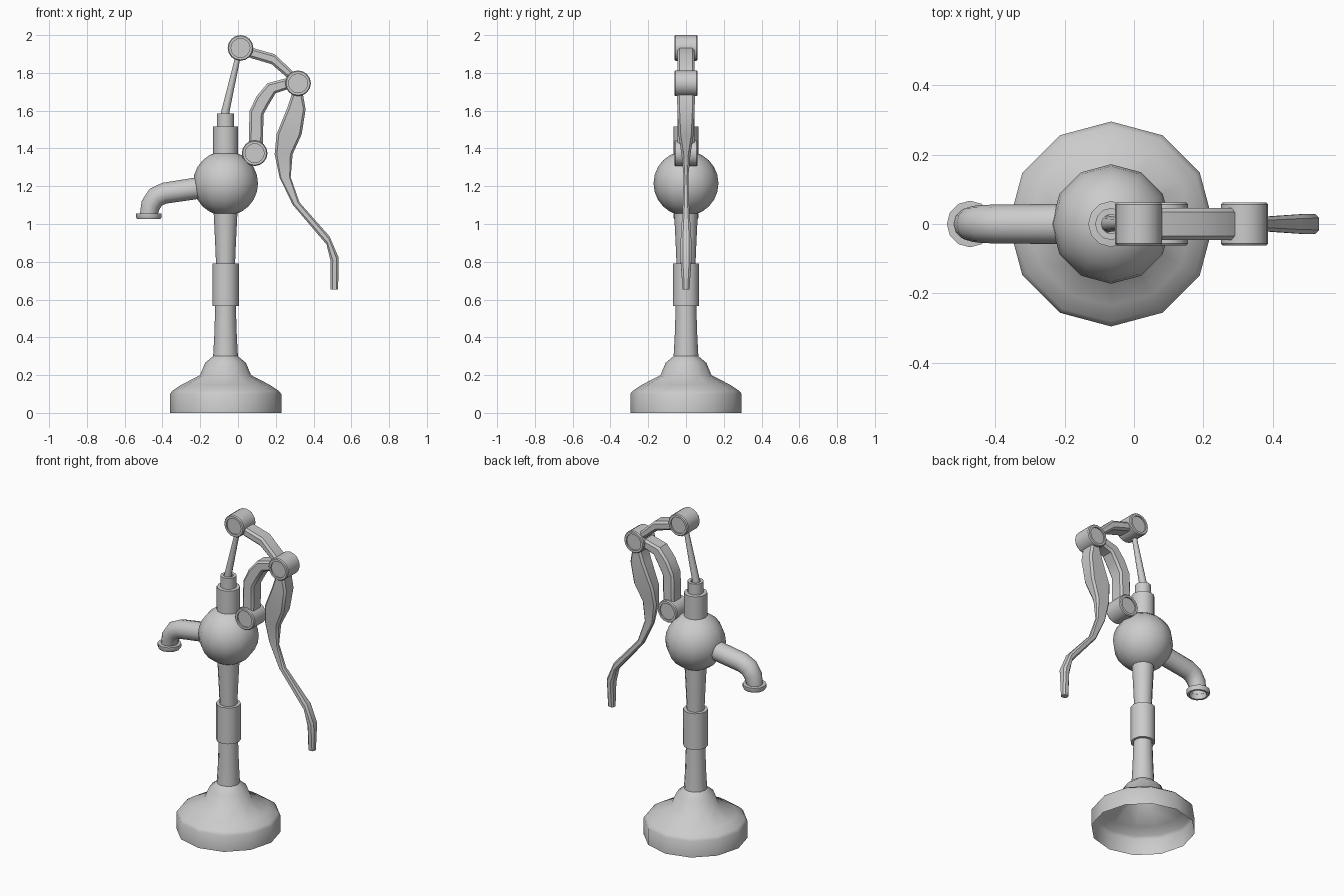
import bpy, bmesh, math
from mathutils import Vector, Matrix

if "Cube" in bpy.data.objects:
    bpy.data.objects.remove(bpy.data.objects["Cube"])

metal = bpy.data.materials.new("light_grey_metal")
metal.use_nodes = True
GREY = (0.6, 0.6, 0.6, 1)
metal.diffuse_color = GREY
metal.node_tree.nodes["Principled BSDF"].inputs["Base Color"].default_value = GREY
AXIS = -0.066


def finish(name, bm, angle=35):
    me = bpy.data.meshes.new(name)
    bm.to_mesh(me)
    bm.free()
    ob = bpy.data.objects.new(name, me)
    bpy.context.collection.objects.link(ob)
    me.materials.append(metal)
    bpy.ops.object.select_all(action='DESELECT')
    ob.select_set(True)
    bpy.context.view_layer.objects.active = ob
    bpy.ops.object.shade_smooth_by_angle(angle=math.radians(angle))
    return ob


def loft(name, rings, caps=True, angle=35):
    """Skin a list of equal-sized point rings."""
    bm = bmesh.new()
    loops = [[bm.verts.new(p) for p in ring] for ring in rings]
    n = len(loops[0])
    for a, b in zip(loops, loops[1:]):
        for i in range(n):
            j = (i + 1) % n
            bm.faces.new((a[i], a[j], b[j], b[i]))
    if caps:
        bm.faces.new(loops[0][::-1])
        bm.faces.new(loops[-1])
    bmesh.ops.remove_doubles(bm, verts=bm.verts, dist=1e-5)
    bmesh.ops.recalc_face_normals(bm, faces=bm.faces)
    return finish(name, bm, angle)


def circle(center, r, u, v, sides):
    steps = [2 * math.pi * i / sides for i in range(sides)]
    return [Vector(center) + r * (u * math.cos(t) + v * math.sin(t)) for t in steps]


X, Y, Z = (Vector(c) for c in ((1, 0, 0), (0, 1, 0), (0, 0, 1)))


def lathe(name, profile, x=AXIS, sides=12, caps=True, angle=35):
    return loft(name, [circle((x, 0, z), r, X, Y, sides) for r, z in profile], caps, angle)


# Hollow base and standing column
lathe("base", [(.295, 0), (.295, .1), (.282, .117), (.235, .148), (.135, .2),
               (.108, .265), (.066, .3)], caps=False, angle=50)
lathe("lower_column", [(.066, .295), (.06, .4), (.054, .58)])
lathe("collar", [(.07, .565), (.07, .79)])
lathe("upper_column", [(.05, .78), (.055, .9), (.064, 1.08)])

# Round pump body
bm = bmesh.new()
bmesh.ops.create_uvsphere(bm, u_segments=12, v_segments=12, radius=.172,
                          matrix=Matrix.Translation((AXIS, 0, 1.215)))
finish("pump_body", bm, 50)

# Stepped neck with a socket for the rod
lathe("neck", [(.066, 1.3), (.066, 1.515), (.046, 1.517), (.046, 1.585),
               (.028, 1.585), (.028, 1.53)])

# Piston rod
rod_ends = (((-.075, 0, 1.53), .024), ((-.066, 0, 1.6), .022), ((.01, 0, 1.93), .013))
loft("piston_rod", [circle(p, r, X, Y, 8) for p, r in rod_ends], angle=60)

# Spout bending downwards, open at the lip
path = [(-.18, 1.195, .058, 0), (-.39, 1.163, .056, 12), (-.435, 1.142, .055, 38),
        (-.463, 1.1, .052, 65), (-.474, 1.045, .046, 82)]
rings = []
for x, z, r, tilt in path:
    t = math.radians(tilt)
    rings.append(circle((x, 0, z), r, Vector((-math.sin(t), 0, math.cos(t))), Y, 12))
loft("spout", rings, caps=False, angle=50)
lathe("spout_lip", [(.045, 1.056), (.067, 1.055), (.067, 1.035), (.062, 1.026),
                    (.05, 1.026), (.045, 1.06)], x=-.472, caps=False)

# Pivot drums with recessed ends
drum = [(.05, .054), (.05, .062), (.063, .062), (.068, .056)]
drum_profile = drum + [(r, -y) for r, y in reversed(drum)]
for name, px, pz in (("rod_pivot", .013, 1.932), ("handle_pivot", .318, 1.745),
                     ("bracket_pivot", .088, 1.375)):
    loft(name, [circle((px, y, pz), r, X, Z, 16) for r, y in drum_profile])


def bar(name, stations):
    """Chamfered bar; each station gives two edge points and a half depth."""
    rings = []
    for x1, z1, x2, z2, d in stations:
        a, b = Vector((x1, 0, z1)), Vector((x2, 0, z2))
        c = min(.012, d * .5, (b - a).length * .3)
        e = (b - a).normalized() * c
        rings.append([a + Y * (d - c), a + e + Y * d, b - e + Y * d, b + Y * (d - c),
                      b - Y * (d - c), b - e - Y * d, a + e - Y * d, a - Y * (d - c)])
    return loft(name, rings, angle=30)


# Linkage arms
bar("top_arm", [(.02, 1.9, .02, 1.955, .046), (.07, 1.878, .08, 1.931, .046),
                (.178, 1.846, .194, 1.899, .046), (.258, 1.777, .284, 1.814, .046),
                (.3, 1.735, .325, 1.77, .046)])
bar("bracket_arm", [(.055, 1.375, .128, 1.375, .046), (.057, 1.44, .132, 1.44, .046),
                    (.061, 1.597, .135, 1.581, .046), (.098, 1.676, .167, 1.639, .046),
                    (.156, 1.745, .199, 1.692, .046), (.257, 1.772, .262, 1.713, .046),
                    (.318, 1.773, .318, 1.715, .046)])

# Long curved handle, thin in the middle and rounder at the grip
bar("handle", [(.29, 1.74, .335, 1.745, .047), (.284, 1.685, .345, 1.68, .047),
               (.263, 1.62, .358, 1.607, .046), (.204, 1.475, .337, 1.475, .04),
               (.194, 1.369, .289, 1.369, .024), (.22, 1.247, .279, 1.247, .012),
               (.289, 1.103, .326, 1.114, .016), (.469, .891, .485, .934, .028),
               (.491, .801, .533, .822, .029), (.491, .653, .53, .653, .018)])
